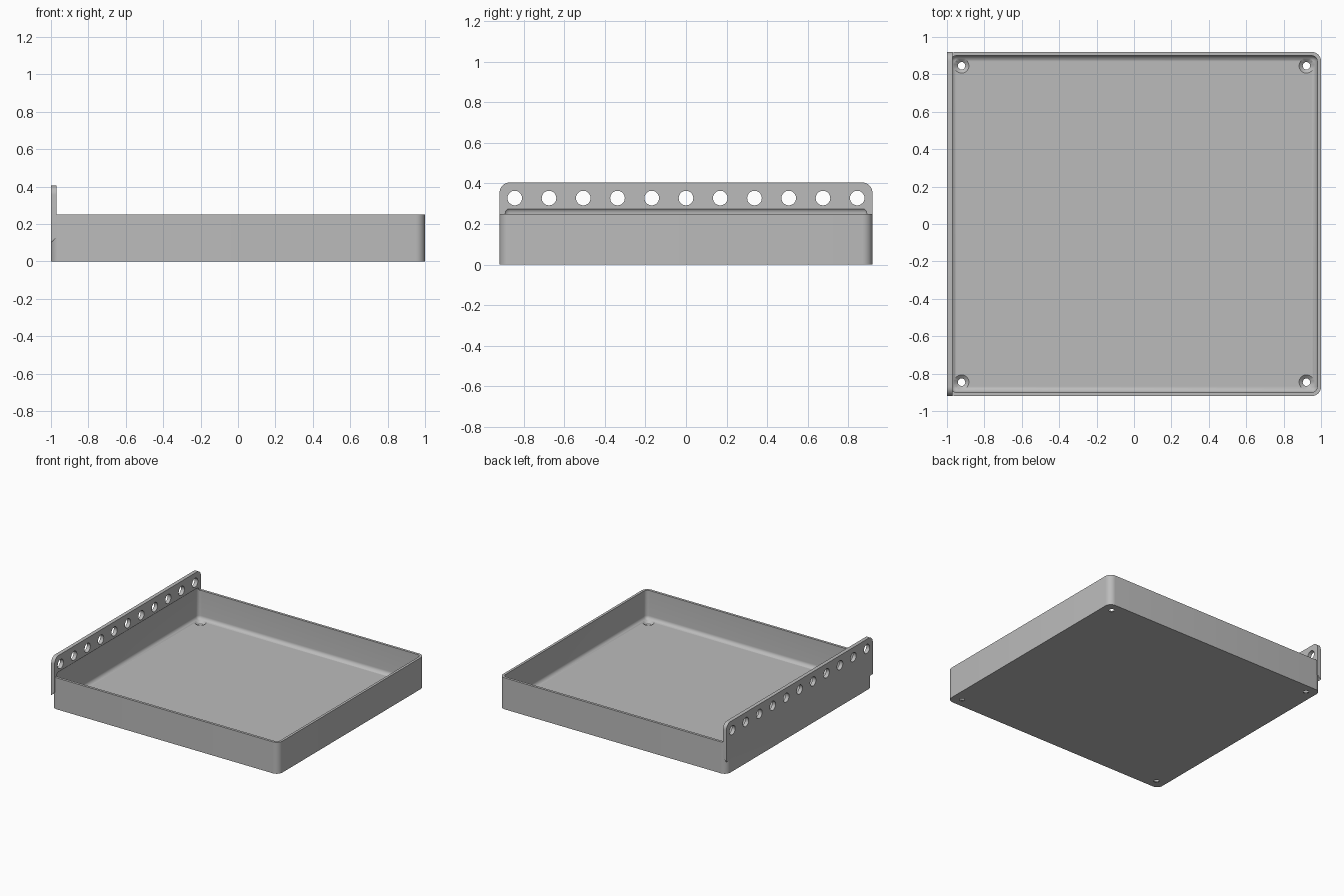
import bpy, bmesh, math
from mathutils import Matrix

if "Cube" in bpy.data.objects:
    bpy.data.objects.remove(bpy.data.objects["Cube"])

HX, HY, HEIGHT, WALL = 1.0, 0.92, 0.25, 0.02
PLATE_T, PLATE_TOP, PLATE_LOW = 0.03, 0.405, 0.10
CORNER = 0.05

grey = bpy.data.materials.new("light grey")
grey.use_nodes = True
colour = (0.5, 0.5, 0.5, 1)
grey.diffuse_color = colour
grey.node_tree.nodes["Principled BSDF"].inputs["Base Color"].default_value = colour


def make(name, bm, cutter=False):
    bmesh.ops.recalc_face_normals(bm, faces=bm.faces)
    mesh = bpy.data.meshes.new(name)
    bm.to_mesh(mesh)
    bm.free()
    mesh.materials.append(grey)
    ob = bpy.data.objects.new(name, mesh)
    bpy.context.collection.objects.link(ob)
    ob.hide_render = cutter
    return ob


def box(lo, hi, radius=0, pick=None, segments=8):
    """Box with the picked edges rounded."""
    bm = bmesh.new()
    size = [b - a for a, b in zip(lo, hi)]
    mid = [(a + b) / 2 for a, b in zip(lo, hi)]
    bmesh.ops.create_cube(bm, size=1, matrix=Matrix.Translation(mid) @ Matrix.Diagonal((*size, 1)))
    if radius:
        edges = [e for e in bm.edges if pick(e)]
        bmesh.ops.bevel(bm, geom=edges, offset=radius, segments=segments,
                        profile=0.5, affect='EDGES', clamp_overlap=True)
    return bm


def along(e, axis):
    return abs((e.verts[0].co - e.verts[1].co).normalized()[axis]) > 0.99


def combine(target, tool, operation):
    bpy.context.view_layer.objects.active = target
    mod = target.modifiers.new("combine", 'BOOLEAN')
    mod.operation = operation
    mod.solver = 'EXACT'
    mod.object = tool
    bpy.ops.object.modifier_apply(modifier=mod.name)
    bpy.data.objects.remove(tool)


# Outer body with rounded upright corners
tray = make("tray", box((-HX, -HY, 0), (HX, HY, HEIGHT), CORNER, lambda e: along(e, 2)))

# Perforated side plate: rounded upper corners, sloping underside
bm = box((-HX, -HY, PLATE_LOW), (-HX + PLATE_T, HY, PLATE_TOP), CORNER,
         lambda e: along(e, 0) and e.verts[0].co.z > HEIGHT)
for v in bm.verts:
    if v.co.z < PLATE_LOW + 0.001 and v.co.x > -HX + 0.01:
        v.co.z += PLATE_T
combine(tray, make("side_plate", bm), 'UNION')

# Hollow with every edge rounded, running slightly up into the plate
cavity = box((-HX + WALL, -HY + WALL, WALL), (HX - WALL, HY - WALL, 0.283),
             0.03, lambda e: True)
combine(tray, make("cavity_cutter", cavity, True), 'DIFFERENCE')

# Row of round holes through the plate
bm = bmesh.new()
for i in range(11):
    place = Matrix.Translation((-HX, (i - 5) * 0.169, 0.328)) @ Matrix.Rotation(math.pi / 2, 4, 'Y')
    bmesh.ops.create_cone(bm, cap_ends=True, segments=32, radius1=0.036, radius2=0.036,
                          depth=0.2, matrix=place)
combine(tray, make("hole_cutter", bm, True), 'DIFFERENCE')

# Countersunk screw holes in the floor corners
for sx in (-1, 1):
    for sy in (-1, 1):
        for r1, r2, z0, z1 in ((0.02, 0.02, -0.05, 0.1), (0.016, 0.044, 0, 0.024)):
            bm = bmesh.new()
            bmesh.ops.create_cone(bm, cap_ends=True, segments=32, radius1=r1, radius2=r2,
                                  depth=z1 - z0,
                                  matrix=Matrix.Translation((sx * 0.922, sy * 0.846, (z0 + z1) / 2)))
            combine(tray, make("screw_cutter", bm, True), 'DIFFERENCE')

# Smooth shading with sharp edges kept
bpy.ops.object.select_all(action='DESELECT')
tray.select_set(True)
bpy.context.view_layer.objects.active = tray
bpy.ops.object.shade_smooth_by_angle(angle=math.radians(30))
